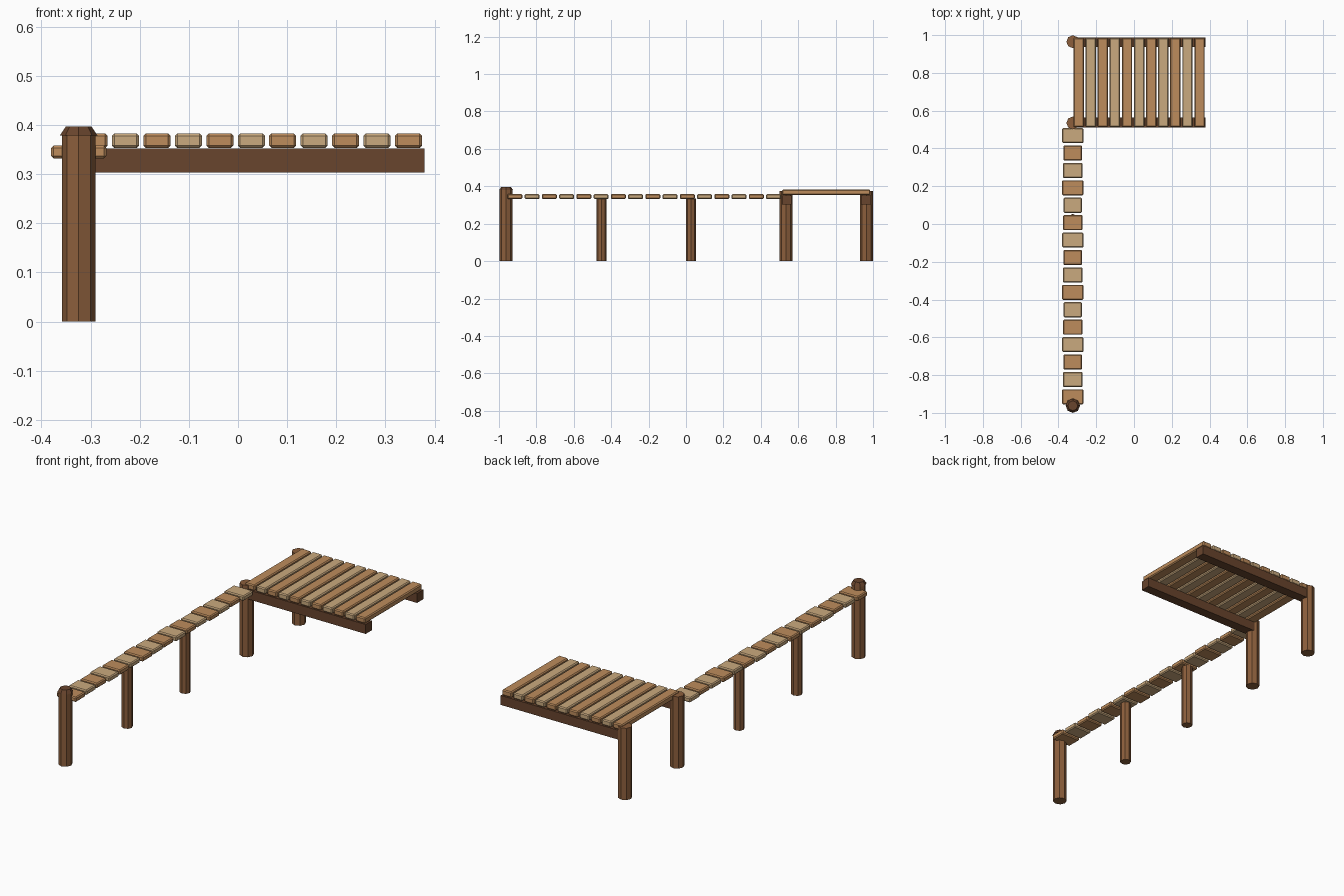
import bpy, bmesh, math
from mathutils import Matrix

if "Cube" in bpy.data.objects:
    bpy.data.objects.remove(bpy.data.objects["Cube"])

def material(name, rgb):
    m = bpy.data.materials.new(name)
    m.diffuse_color = (*rgb, 1)
    m.use_nodes = True
    m.node_tree.nodes["Principled BSDF"].inputs["Base Color"].default_value = m.diffuse_color
    return m

POST = material("post brown", (0.262, 0.114, 0.045))
DARK = material("dark timber", (0.138, 0.058, 0.026))
TAN = material("pale plank", (0.590, 0.400, 0.210))
WARM = material("warm plank", (0.510, 0.262, 0.107))

def finish(bm, name, mat):
    mesh = bpy.data.meshes.new(name)
    bm.to_mesh(mesh)
    bm.free()
    mesh.materials.append(mat)
    ob = bpy.data.objects.new(name, mesh)
    bpy.context.collection.objects.link(ob)
    return ob

def box(name, x0, x1, y0, y1, z0, z1, mat, bevel=0):
    bm = bmesh.new()
    bmesh.ops.create_cube(bm, size=1)
    bmesh.ops.scale(bm, verts=bm.verts, vec=(x1 - x0, y1 - y0, z1 - z0))
    bmesh.ops.translate(bm, verts=bm.verts,
                        vec=((x0 + x1) / 2, (y0 + y1) / 2, (z0 + z1) / 2))
    if bevel:
        bmesh.ops.bevel(bm, geom=bm.edges[:], offset=bevel, segments=1,
                        affect='EDGES')
    return finish(bm, name, mat)

def prism(name, x, y, z0, z1, r0, r1, mat):
    bm = bmesh.new()
    bmesh.ops.create_cone(bm, cap_ends=True, segments=8, radius1=r0, radius2=r1,
                          depth=z1 - z0,
                          matrix=Matrix.Translation((x, y, (z0 + z1) / 2)))
    return finish(bm, name, mat)

PX = -0.324  # centre line of the walkway

# round posts: capped end post, thin mid posts, deck posts
prism("end_post", PX, -0.962, 0, 0.38, 0.034, 0.034, POST)
prism("end_post_cap", PX, -0.962, 0.379, 0.397, 0.038, 0.026, DARK)
for i, y in enumerate((-0.452, 0.026)):
    prism(f"walkway_post_{i}", PX, y, 0, 0.335, 0.027, 0.027, POST)
for i, y in enumerate((0.535, 0.965)):
    prism(f"deck_post_{i}", PX, y, 0, 0.375, 0.034, 0.034, POST)

# walkway planks, slightly varied widths
for i in range(16):
    y = -0.915 + i * 0.0922
    w = (0.056, 0.052, 0.049)[i % 3]
    box(f"walkway_plank_{i}", PX - w, PX + w, y - 0.04, y + 0.04,
        0.332, 0.358, TAN if i % 2 else WARM, 0.005)

# beams under the deck
for i, y in enumerate((0.538, 0.962)):
    box(f"deck_beam_{i}", PX, 0.379, y - 0.026, y + 0.026, 0.303, 0.352, DARK)

# deck boards
for i in range(11):
    x = -0.293 + i * 0.064
    box(f"deck_board_{i}", x - 0.0275, x + 0.0275, 0.514, 0.985,
        0.353, 0.383, TAN if i % 2 else WARM, 0.005)
